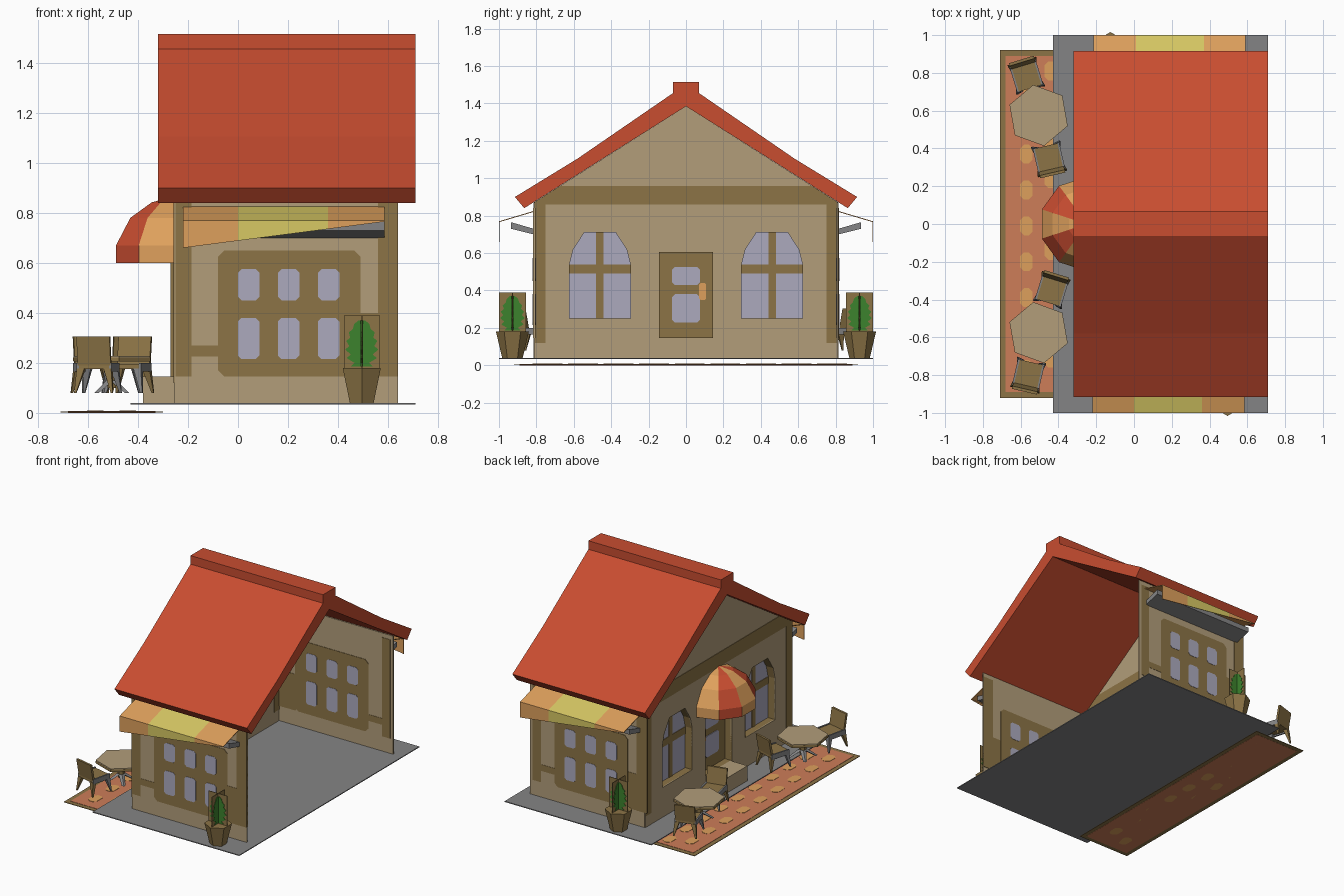
import bpy, bmesh, math
from mathutils import Matrix, Vector

if "Cube" in bpy.data.objects:
    bpy.data.objects.remove(bpy.data.objects["Cube"])

def mat(name, r, g, b):
    m = bpy.data.materials.new(name)
    m.diffuse_color = (r, g, b, 1)
    m.use_nodes = True
    m.node_tree.nodes["Principled BSDF"].inputs["Base Color"].default_value = m.diffuse_color
    return m

TAN = mat("tan plaster", .445, .337, .195)
BROWN = mat("brown wood", .262, .174, .061)
RED = mat("roof red", .58, .074, .03)
GLASS = mat("pale glass", .413, .402, .515)
GRAY = mat("gray stone", .231, .231, .235)
SALMON = mat("salmon paving", .61, .205, .098)
ORANGE = mat("awning orange", .73, .352, .107)
YELLOW = mat("awning yellow", .68, .577, .127)
GREEN = mat("leaf green", .045, .223, .026)

def finish(name, bm, mats):
    bmesh.ops.recalc_face_normals(bm, faces=bm.faces)
    me = bpy.data.meshes.new(name)
    bm.to_mesh(me)
    bm.free()
    for m in mats:
        me.materials.append(m)
    ob = bpy.data.objects.new(name, me)
    bpy.context.scene.collection.objects.link(ob)
    return ob

def prism(name, pts, axis, lo, hi, m, cap=None):
    """Extrude a 2D profile along an axis; with cap: open at lo, cap coloured at hi."""
    bm = bmesh.new()
    place = {'x': lambda a, b, t: (t, a, b), 'y': lambda a, b, t: (a, t, b),
             'z': lambda a, b, t: (a, b, t)}[axis]
    A = [bm.verts.new(place(a, b, lo)) for a, b in pts]
    B = [bm.verts.new(place(a, b, hi)) for a, b in pts]
    n = len(pts)
    for i in range(n):
        bm.faces.new((A[i], A[(i + 1) % n], B[(i + 1) % n], B[i]))
    top = bm.faces.new(B)
    if cap:
        top.material_index = 1
    else:
        bm.faces.new(A)
    return finish(name, bm, [m] + ([cap] if cap else []))

def rect(a0, a1, b0, b1, c=0):
    if not c:
        return [(a0, b0), (a1, b0), (a1, b1), (a0, b1)]
    return [(a0 + c, b0), (a1 - c, b0), (a1, b0 + c), (a1, b1 - c),
            (a1 - c, b1), (a0 + c, b1), (a0, b1 - c), (a0, b0 + c)]

def ngon(cx, cy, r, n, off=0):
    return [(cx + r * math.cos(off + math.tau * i / n),
             cy + r * math.sin(off + math.tau * i / n)) for i in range(n)]

def frustum(name, x, y, z0, z1, r0, r1, n, m, dx=0, dy=0):
    """Tapered post whose top is shifted by dx, dy."""
    bm = bmesh.new()
    A = [bm.verts.new((a, b, z0)) for a, b in ngon(x, y, r0, n, math.pi / n)]
    B = [bm.verts.new((a, b, z1)) for a, b in ngon(x + dx, y + dy, r1, n, math.pi / n)]
    for i in range(n):
        bm.faces.new((A[i], A[(i + 1) % n], B[(i + 1) % n], B[i]))
    bm.faces.new(A)
    bm.faces.new(B)
    return finish(name, bm, [m])

# floor slab and paved terrace
prism("floor", rect(-.43, .71, -1, 1), 'z', .034, .04, GRAY)
prism("terrace_border", rect(-.71, -.30, -.92, .92), 'z', .001, .005, BROWN)
prism("terrace_paving", rect(-.68, -.33, -.89, .89), 'z', 0, .007, SALMON)
for col, x in enumerate((-.57, -.44)):
    for i in range(9):
        y = -.77 + .19 * i + .06 * (col == 1)
        prism("paving_spot", rect(x - .033, x + .033, y - .05, y + .05, .02), 'z', -.0005 + .0005, .009, ORANGE)

# roof with ridge cap
half = [(.07, 1.515), (.07, 1.455), (.58, 1.105), (.915, .90), (.865, .84)]
roof = half + [(0, 1.385)] + [(-a, b) for a, b in reversed(half)]
prism("roof", roof, 'x', -.32, .71, RED)

# front gable wall with recessed windows and door
XF = -.25
wall = prism("gable_wall", [(-.815, .04), (.815, .04), (.815, .87), (0, 1.385), (-.815, .87)],
             'x', XF - .004, XF + .004, TAN)

def cut(pts):
    c = prism("opening_cutter", pts, 'x', XF - .05, XF + .05, TAN)
    c.hide_render = True
    c.hide_viewport = False
    c.display_type = 'WIRE'
    b = wall.modifiers.new("opening", 'BOOLEAN')
    b.operation = 'DIFFERENCE'
    b.solver = 'EXACT'
    b.object = c

for s in (-1, 1):
    c = .46 * s
    arch = [(c + a, b) for a, b in ((-.165, .25), (.165, .25), (.165, .54), (.145, .62), (.085, .712),
                                    (-.085, .712), (-.145, .62), (-.165, .54))]
    cut(arch)
    prism("window_recess", arch, 'x', XF - .005, XF + .05, BROWN, GLASS)
    prism("window_mullion", rect(c - .02, c + .02, .25, .712), 'x', XF + .046, XF + .054, BROWN)
    prism("window_crossbar", rect(c - .165, c + .165, .49, .54), 'x', XF + .046, XF + .054, BROWN)
    prism("corner_strip", rect(*sorted((s * .75, s * .815)), .12, .87), 'x', XF - .007, XF + .007, BROWN)
door = rect(-.145, .145, .145, .605)
cut(door)
prism("door", door, 'x', XF - .005, XF + .05, BROWN, BROWN)
for z0, z1 in ((.23, .38), (.43, .525)):
    prism("door_glass", rect(-.075, .075, z0, z1, .015), 'x', XF + .046, XF + .054, GLASS)
prism("door_handle", rect(.07, .108, .35, .44, .008), 'x', XF + .045, XF + .055, ORANGE)
prism("door_step", rect(-.38, XF, -.14, .14), 'z', .04, .145, TAN)
prism("gable_beam", [(-.815, .86), (.815, .86), (.815, .87), (.673, .96), (-.673, .96), (-.815, .87)],
      'x', XF - .007, XF + .007, BROWN)

# side walls
for s in (-1, 1):
    prism("side_wall", rect(-.25, .64, .04, .87), 'y', s * .812 - .004, s * .812 + .004, TAN)

# side details, built on the front and turned half round for the other side
side = []
def plate(name, r, m, t):
    side.append(prism(name, r, 'y', -.812 - t, -.812 + t, m))

plate("timber_panel", rect(-.08, .49, .145, .65, .025), BROWN, .007)
plate("timber_left", rect(-.25, -.185, .145, .84), BROWN, .007)
plate("timber_right", rect(.56, .64, .145, .84), BROWN, .007)
plate("timber_foot", rect(.48, .57, .145, .40, .01), BROWN, .006)
plate("timber_block", rect(-.2, -.07, .225, .27), BROWN, .006)
for x in (0, .16, .32):
    for z0, z1 in ((.215, .38), (.45, .575)):
        plate("wall_pane", rect(x, x + .085, z0, z1, .014), GLASS, .009)

# striped side awning with slanting valance and support bar
drop = lambda x: .66 + (x + .22) / .805 * .105
for x0, x1, m in ((-.22, 0, ORANGE), (0, .36, YELLOW), (.36, .585, ORANGE)):
    side.append(prism("awning_top", [(-.815, .825), (-1, .77), (-1, .765), (-.815, .82)], 'x', x0, x1, m))
    side.append(prism("awning_valance", [(x0, drop(x0)), (x1, drop(x1)), (x1, .77), (x0, .77)],
                      'y', -1, -.996, m))
side.append(prism("awning_bar", [(-.935, .765), (-.935, .73), (-.815, .70), (-.815, .73)],
                  'x', -.21, .585, GRAY))

# potted plant: crossed plates with spiky leaves
PX, PY = .495, -.928
side.append(frustum("plant_pot", PX, PY, .04, .18, .055, .088, 6, BROWN))
for ax, c, t in (('y', PX, PY), ('x', PY, PX)):
    side.append(prism("foliage_back", rect(c - .072, c + .072, .18, .39), ax, t - .002, t + .002, BROWN))
    right = []
    for i in range(6):
        w = (.045, .06, .066, .062, .052, .03)[i]
        right += [(w, .185 + .034 * i), (w - .016, .2 + .034 * i)]
    leaf = [(c + a, b) for a, b in right] + [(c - a, b) for a, b in reversed(right)]
    side.append(prism("foliage", leaf, ax, t - .005, t + .005, GREEN))

turn = Matrix.Translation((.185, 0, 0)) @ Matrix.Rotation(math.pi, 4, 'Z') @ Matrix.Translation((-.185, 0, 0))
for ob in side:
    o = ob.copy()
    o.data = ob.data.copy()
    o.data.transform(turn)
    bpy.context.scene.collection.objects.link(o)

# half-dome door awning, five striped segments
bm = bmesh.new()
rings = []
for r, z in ((.25, .60), (.25, .67), (.19, .78), (.10, .842)):
    rings.append([bm.verts.new((XF - r * math.cos(a), r * math.sin(a), z))
                  for a in (math.radians(-90 + 36 * i) for i in range(6))])
apex = bm.verts.new((XF, 0, .868))
for i in range(5):
    for A, B in zip(rings, rings[1:]):
        bm.faces.new((A[i], A[i + 1], B[i + 1], B[i])).material_index = i % 2
    bm.faces.new((rings[-1][i], rings[-1][i + 1], apex)).material_index = i % 2
finish("door_awning", bm, [ORANGE, RED])

# tables
for s in (-1, 1):
    x, y = -.505, .575 * s
    prism("table_top", ngon(x, y, .163, 6, math.radians(40)), 'z', .205, .228, TAN)
    prism("table_rim", ngon(x, y, .164, 6, math.radians(40)), 'z', .207, .222, BROWN)
    frustum("table_post", x, y, .10, .205, .02, .03, 6, BROWN)
    for k in range(4):
        a = math.pi / 4 + k * math.pi / 2
        frustum("table_foot", x + .085 * math.cos(a), y + .085 * math.sin(a), .08, .13, .012, .02, 4, GRAY,
                -.075 * math.cos(a), -.075 * math.sin(a))

# chairs: local +y points to the backrest
def chair(x, y, deg):
    parts = [prism("chair_seat", rect(-.062, .062, -.07, .07), 'z', .175, .195, BROWN),
             prism("chair_back", [(.055, .19), (.07, .19), (.09, .305), (.075, .305)], 'x', -.068, .068, BROWN)]
    for sx in (-1, 1):
        parts.append(prism("chair_side_rail", rect(*sorted((sx * .062, sx * .072)), -.072, .07),
                           'z', .165, .2, GRAY))
        for sy in (-1, 1):
            parts.append(frustum("chair_leg", sx * .075, sy * .078, .08, .178, .006, .022, 4,
                                 GRAY if sy < 0 else BROWN, -sx * .02, -sy * .02))
    M = Matrix.Translation((x, y, 0)) @ Matrix.Rotation(math.radians(deg), 4, 'Z')
    for p in parts:
        p.data.transform(M)

for x, y, deg in ((-.57, .785, 17), (-.45, .345, 193), (-.435, -.35, -17), (-.56, -.80, 167)):
    chair(x, y, deg)
